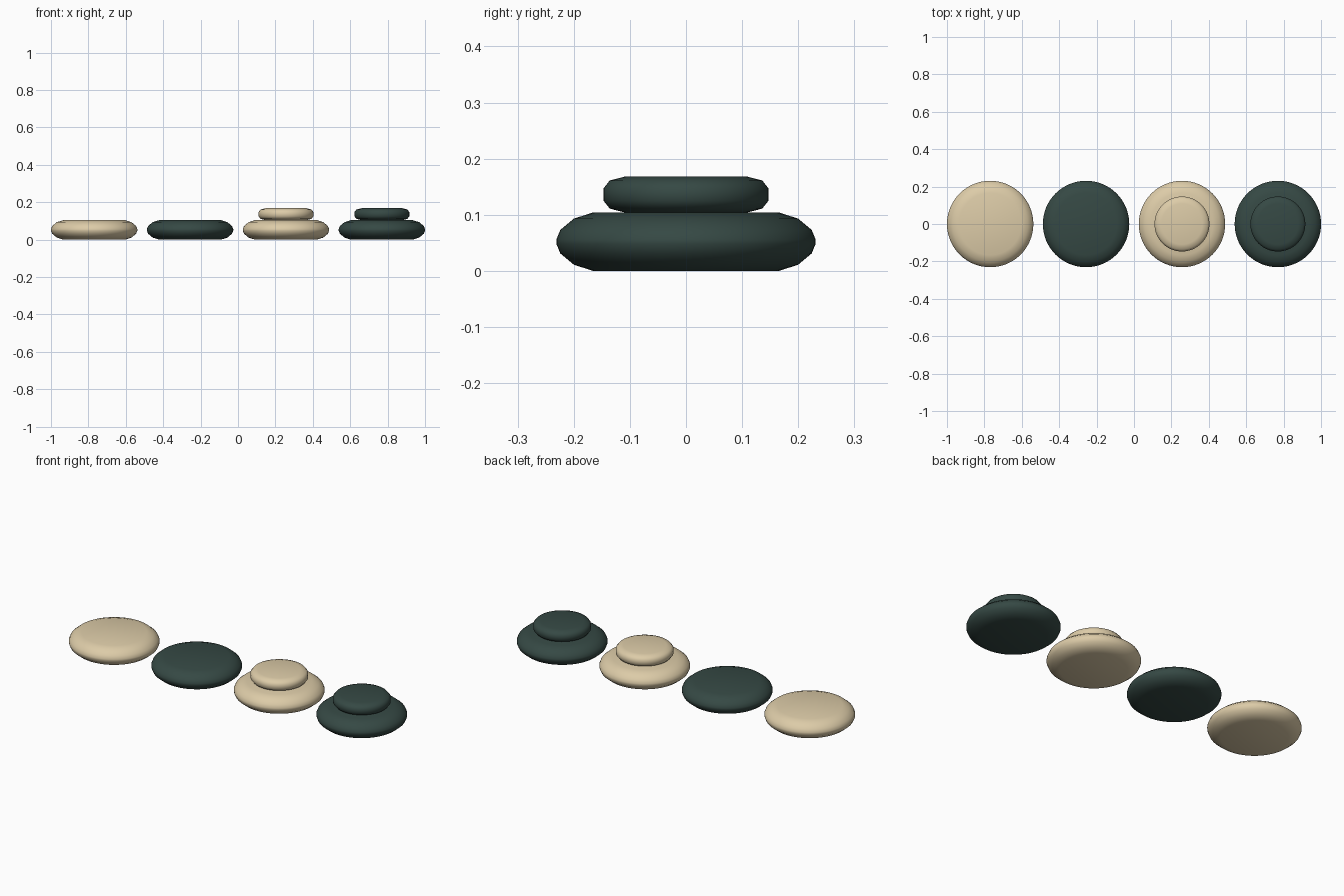
import bpy, bmesh, math

cube = bpy.data.objects.get("Cube")
if cube:
    bpy.data.objects.remove(cube, do_unlink=True)


def make_material(name, rgb):
    mat = bpy.data.materials.new(name)
    mat.use_nodes = True
    color = (*rgb, 1.0)
    mat.diffuse_color = color
    mat.node_tree.nodes["Principled BSDF"].inputs["Base Color"].default_value = color
    return mat


def make_disc(name, x, z, profile, mat, sides=64):
    """Turn a (radius, height) profile into a closed disc with flat caps."""
    bm = bmesh.new()
    rings = []
    for r, h in profile:
        angles = [2 * math.pi * i / sides for i in range(sides)]
        rings.append([bm.verts.new((r * math.cos(a), r * math.sin(a), h)) for a in angles])
    for low, high in zip(rings, rings[1:]):
        for i in range(sides):
            j = (i + 1) % sides
            bm.faces.new((low[i], low[j], high[j], high[i]))
    bm.faces.new(rings[0][::-1])
    bm.faces.new(rings[-1])
    for face in bm.faces:
        face.smooth = True
    mesh = bpy.data.meshes.new(name)
    bm.to_mesh(mesh)
    bm.free()
    mesh.materials.append(mat)
    obj = bpy.data.objects.new(name, mesh)
    obj.location = (x, 0, z)
    bpy.context.collection.objects.link(obj)
    return obj


def mirrored(half, height):
    """Complete a lower half profile with its upper reflection."""
    return half + [(r, height - h) for r, h in reversed(half)]


cream = make_material("cream", (0.72, 0.60, 0.39))
dark_green = make_material("dark_green", (0.036, 0.066, 0.058))

BASE_HEIGHT, CROWN_HEIGHT = 0.104, 0.064
base = mirrored([(0.166, 0), (0.2, 0.011), (0.224, 0.031), (0.231, 0.048)], BASE_HEIGHT)
crown = mirrored([(0.109, 0), (0.136, 0.007), (0.147, 0.021)], CROWN_HEIGHT)

# Two plain pieces, then two crowned pieces, in alternating colours
for i, kind in enumerate(("plain", "plain", "crowned", "crowned")):
    x = -0.769 + i * 0.5127
    tone, mat = (("light", cream), ("dark", dark_green))[i % 2]
    make_disc(f"{tone}_{kind}_base", x, 0, base, mat)
    if kind == "crowned":
        make_disc(f"{tone}_crown", x, BASE_HEIGHT, crown, mat)
